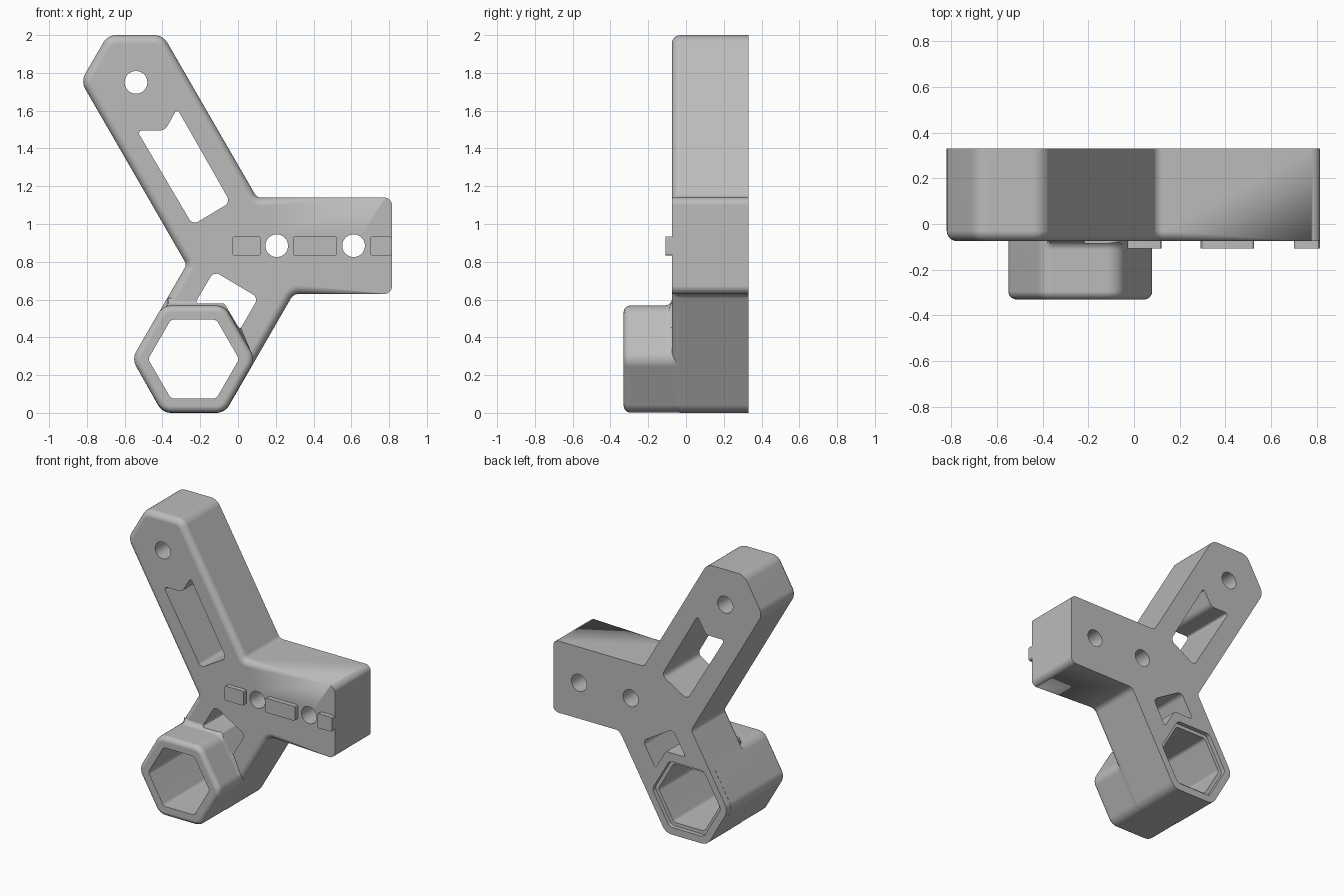
import bpy, bmesh, math
from mathutils import Vector

cube = bpy.data.objects.get("Cube")
if cube:
    bpy.data.objects.remove(cube)

FRONT, BACK = -0.075, 0.33
HEX = Vector((-0.235, 0.285))

grey = bpy.data.materials.new("plain_grey")
grey.use_nodes = True
grey.diffuse_color = (0.5, 0.5, 0.5, 1)
grey.node_tree.nodes["Principled BSDF"].inputs["Base Color"].default_value = (0.5, 0.5, 0.5, 1)


def rounded(corners, steps=6):
    """Counter-clockwise outline of (x, z, radius) corners with arcs."""
    out = []
    for i, (x, z, r) in enumerate(corners):
        p = Vector((x, z))
        a = (Vector(corners[i - 1][:2]) - p).normalized()
        b = (Vector(corners[(i + 1) % len(corners)][:2]) - p).normalized()
        half = a.angle(b) / 2
        centre = p + (a + b).normalized() * r / math.sin(half)
        start = p + a * r / math.tan(half) - centre
        end = p + b * r / math.tan(half) - centre
        for k in range(steps + 1):
            out.append(centre + start.lerp(end, k / steps).normalized() * r)
    return out


def outward(pts):
    """Mitred outward direction at each outline point."""
    res = []
    for i, p in enumerate(pts):
        d1 = (p - pts[i - 1]).normalized()
        d2 = (pts[(i + 1) % len(pts)] - p).normalized()
        n1, n2 = Vector((d1.y, -d1.x)), Vector((d2.y, -d2.x))
        res.append((n1 + n2) / (1 + n1.dot(n2)))
    return res


def loft(name, rings):
    """Closed solid through rings of 3D points."""
    bm = bmesh.new()
    loops = [[bm.verts.new(p) for p in ring] for ring in rings]
    n = len(loops[0])
    for lo, hi in zip(loops, loops[1:]):
        for i in range(n):
            j = (i + 1) % n
            bm.faces.new((lo[i], lo[j], hi[j], hi[i]))
    bm.faces.new(loops[0])
    bm.faces.new(loops[-1])
    bmesh.ops.remove_doubles(bm, verts=bm.verts, dist=1e-5)
    bmesh.ops.recalc_face_normals(bm, faces=bm.faces)
    mesh = bpy.data.meshes.new(name)
    bm.to_mesh(mesh)
    bm.free()
    mesh.materials.append(grey)
    obj = bpy.data.objects.new(name, mesh)
    bpy.context.collection.objects.link(obj)
    return obj


def flat_ring(pts, y):
    return [(p.x, y, p.y) for p in pts]


def prism(name, pts, y0, y1):
    return loft(name, [flat_ring(pts, y1), flat_ring(pts, y0)])


def round_front(pts, y, weights, steps=6):
    """Rings of a rounded front edge, with a radius for each point."""
    dirs, rings = outward(pts), []
    for k in range(steps + 1):
        a = k * math.pi / 2 / steps
        ring = []
        for p, d, w in zip(pts, dirs, weights):
            q = p - d * w * (1 - math.cos(a))
            ring.append((q.x, y + w * (1 - math.sin(a)), q.y))
        rings.append(ring)
    return rings


def hexagon(radius, corner):
    return rounded([(HEX.x + radius * math.cos(k * math.pi / 3),
                     HEX.y + radius * math.sin(k * math.pi / 3), corner) for k in range(6)])


def circle(x, z, r, n=40):
    return [Vector((x + r * math.cos(k * math.tau / n), z + r * math.sin(k * math.tau / n)))
            for k in range(n)]


def combine(target, other, operation):
    mod = target.modifiers.new(operation.title(), 'BOOLEAN')
    mod.operation, mod.solver, mod.object = operation, 'EXACT', other
    bpy.context.view_layer.objects.active = target
    bpy.ops.object.modifier_apply(modifier=mod.name)
    bpy.data.objects.remove(other)


# Bracket plate: slanted arm, side arm and lower leg
outline = rounded([
    (-0.40, 0, 0.08), (-0.07, 0, 0.08), (0.294, 0.63, 0.05), (0.815, 0.63, 0.04),
    (0.815, 1.14, 0.04), (0.10, 1.14, 0.04), (-0.397, 2.0, 0.08), (-0.69, 2.0, 0.08),
    (-0.832, 1.755, 0.08), (-0.272, 0.785, 0.03), (-0.561, 0.285, 0.08)])
edge = [0.045 if p.x < 0.7 else 0 for p in outline]
body = loft("bracket_body", [flat_ring(outline, BACK)] + round_front(outline, FRONT, edge))

# Hexagonal socket with a fillet where its upper side meets the plate
tube = hexagon(0.327, 0.08)
dirs = outward(tube)
flare = [0.04 if p.y > 0.45 and p.x > -0.37 else 0 for p in tube]
rings = [flat_ring(tube, BACK - 0.05), flat_ring(tube, FRONT + 0.06)]
for k in range(7):
    a = k * math.pi / 12
    rings.append([(p.x + d.x * f * (1 - math.sin(a)),
                   FRONT + 0.002 - 0.04 * (1 - math.cos(a)),
                   p.y + d.y * f * (1 - math.sin(a))) for p, d, f in zip(tube, dirs, flare)])
rings += round_front(tube, -0.33, [0.035] * len(tube))
combine(body, loft("hex_socket", rings), 'UNION')

# Openings through the plate and socket
upper_slot = rounded([(-0.24, 0.995, 0.035), (-0.04, 1.115, 0.035), (-0.322, 1.61, 0.012),
                      (-0.387, 1.495, 0.05), (-0.535, 1.495, 0.015)])
lower_slot = rounded([(-0.228, 0.58, 0.01), (-0.072, 0.58, 0.02), (0.01, 0.44, 0.01),
                      (0.108, 0.61, 0.035), (-0.128, 0.75, 0.035)])
openings = [upper_slot, lower_slot, hexagon(0.241, 0.03)]
openings += [circle(x, z, 0.06) for x, z in ((-0.54, 1.75), (0.205, 0.885), (0.612, 0.885))]
for pts in openings:
    combine(body, prism("cutter", pts, -0.5, 0.5), 'DIFFERENCE')

# Shallow step around the rear of the socket
combine(body, prism("cutter", hexagon(0.27, 0.04), BACK - 0.03, 0.5), 'DIFFERENCE')

# Raised pads along the side arm
parts = [body]
for label, x0, x1 in (("inner", -0.03, 0.12), ("middle", 0.29, 0.525), ("outer", 0.70, 0.815)):
    pad = rounded([(x0, 0.832, 0.012), (x1, 0.832, 0.012), (x1, 0.935, 0.012), (x0, 0.935, 0.012)], 3)
    parts.append(prism(label + "_pad", pad, -0.108, FRONT + 0.01))

# Smooth shading with crisp edges
bpy.ops.object.select_all(action='DESELECT')
for obj in parts:
    obj.select_set(True)
bpy.context.view_layer.objects.active = body
bpy.ops.object.shade_smooth_by_angle(angle=math.radians(30))
for obj in parts:
    obj.modifiers.new("Weighted normals", 'WEIGHTED_NORMAL').keep_sharp = True
